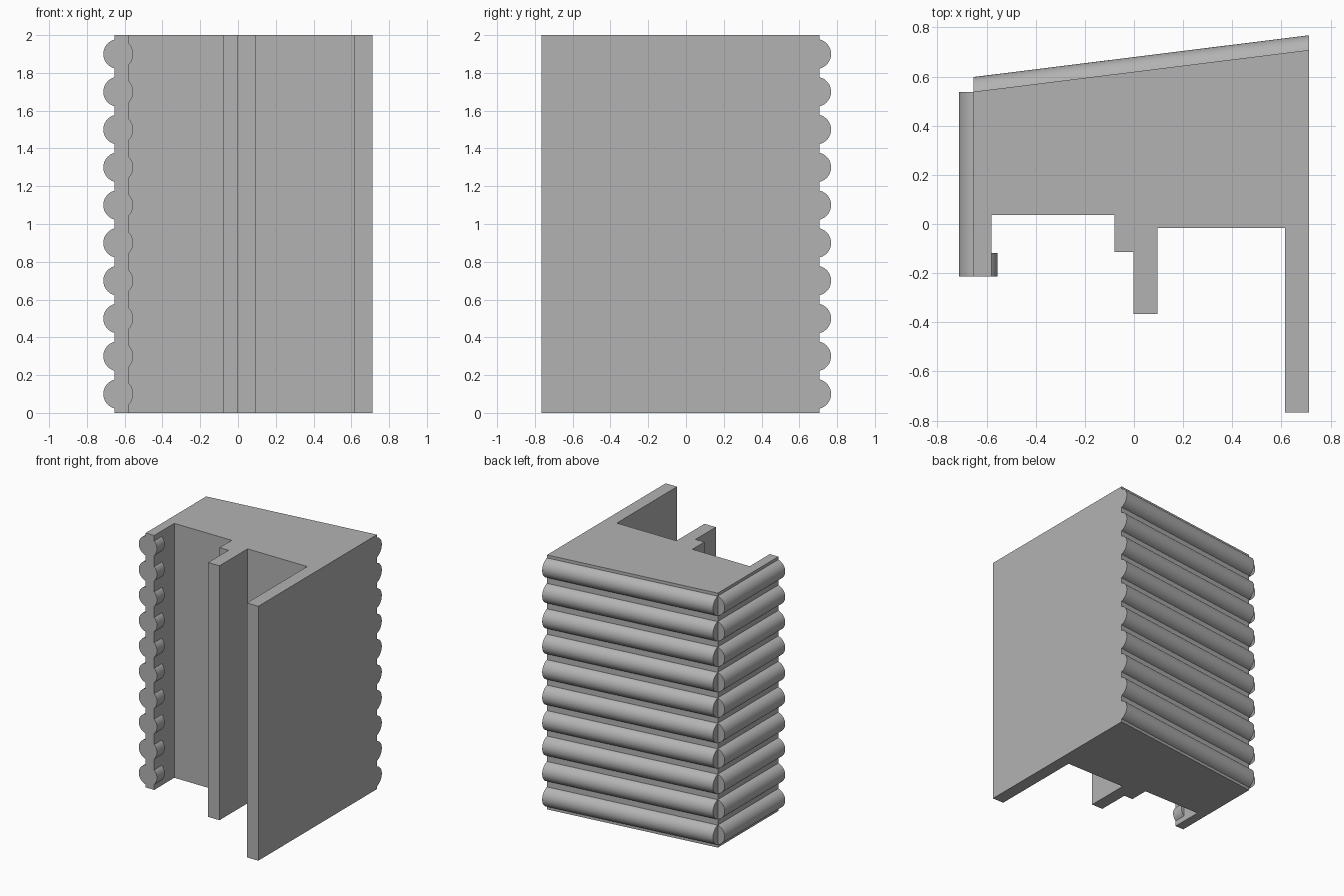
import bpy, bmesh, math
from mathutils import Vector

if "Cube" in bpy.data.objects:
    bpy.data.objects.remove(bpy.data.objects["Cube"])

HEIGHT, R, LOGS = 2.0, 0.079, 10
WALL_X, INNER_X, RIGHT_X = -0.653, -0.579, 0.713
BACK_L, BACK_R, FRONT_L = 0.538, 0.708, -0.214
DEPTH = 0.06                       # how far each log stands out of the wall

grey = bpy.data.materials.new("grey")
grey.diffuse_color = (0.45, 0.45, 0.45, 1)
grey.use_nodes = True
grey.node_tree.nodes["Principled BSDF"].inputs["Base Color"].default_value = grey.diffuse_color


def prism(bm, profile, sweep):
    """Closed prism: a planar profile swept along a vector."""
    sweep = Vector(sweep)
    a = [bm.verts.new(p) for p in profile]
    b = [bm.verts.new(Vector(p) + sweep) for p in profile]
    bm.faces.new(a)
    bm.faces.new(b[::-1])
    n = len(a)
    for i in range(n):
        j = (i + 1) % n
        bm.faces.new((a[j], a[i], b[i], b[j]))


def finish(name, bm, smooth=False):
    bmesh.ops.recalc_face_normals(bm, faces=bm.faces)
    me = bpy.data.meshes.new(name)
    bm.to_mesh(me)
    bm.free()
    me.materials.append(grey)
    ob = bpy.data.objects.new(name, me)
    bpy.context.collection.objects.link(ob)
    if smooth:
        bpy.ops.object.select_all(action='DESELECT')
        ob.select_set(True)
        bpy.context.view_layer.objects.active = ob
        bpy.ops.object.shade_smooth_by_angle(angle=math.radians(30))
    return ob


def arc(depth, steps=24):
    """Circular segment of radius R standing out by depth: (out, up) points."""
    half = math.acos((R - depth) / R)
    angles = [-half + 2 * half * i / steps for i in range(steps + 1)]
    return [(R * math.cos(t) - (R - depth), R * math.sin(t)) for t in angles]


def logs(name, depth, place, sweep):
    bm = bmesh.new()
    for i in range(LOGS):
        z = (i + 0.5) * HEIGHT / LOGS
        prism(bm, [place(o, z + u) for o, u in arc(depth)], sweep)
    finish(name, bm, True)


# Wall body: one floor-plan outline raised to full height
plan = [(WALL_X, BACK_L), (RIGHT_X, BACK_R), (RIGHT_X, -0.766), (0.614, -0.766),
        (0.614, -0.017), (0.095, -0.017), (0.095, -0.366), (-0.003, -0.366),
        (-0.003, -0.114), (-0.08, -0.114), (-0.08, 0.036), (INNER_X, 0.036),
        (INNER_X, FRONT_L), (WALL_X, FRONT_L)]
bm = bmesh.new()
prism(bm, [(x, y, 0) for x, y in plan], (0, 0, HEIGHT))
finish("wall_body", bm)

# Logs on the left wall, on the slanted back wall, and the short inner stubs
logs("left_logs", DEPTH, lambda o, z: (WALL_X - o, FRONT_L, z),
     (0, BACK_L - FRONT_L, 0))
logs("back_logs", DEPTH, lambda o, z: (WALL_X, BACK_L + o, z),
     (RIGHT_X - WALL_X, BACK_R - BACK_L, 0))
logs("inner_log_stubs", 0.024, lambda o, z: (INNER_X + o, FRONT_L, z),
     (0, 0.096, 0))
